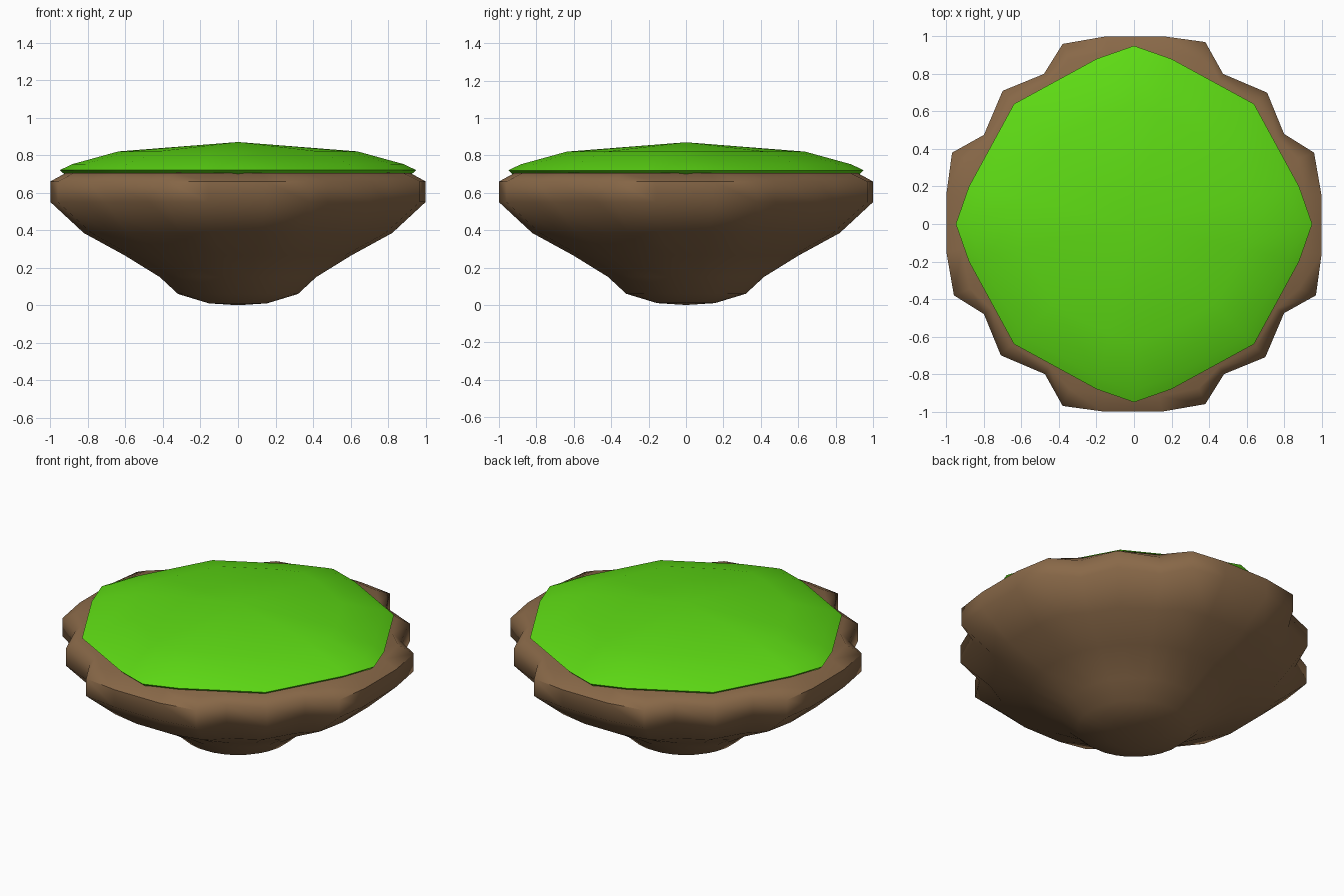
import bpy, bmesh, math

if "Cube" in bpy.data.objects:
    bpy.data.objects.remove(bpy.data.objects["Cube"])

def paint(name, rgb):
    m = bpy.data.materials.new(name)
    m.diffuse_color = (*rgb, 1)
    m.use_nodes = True
    m.node_tree.nodes["Principled BSDF"].inputs["Base Color"].default_value = m.diffuse_color
    return m

def four_fold(quarter):
    pts = list(quarter)
    for _ in range(3):
        quarter = [(-y, x) for x, y in quarter]
        pts += quarter
    return pts

def loft(name, outline, rings, top, bottom, mat, angle, radius=0.98):
    """Stack scaled copies of the outline; blend rounds them towards a circle."""
    bm = bmesh.new()
    loops = []
    for s, z, blend in rings:
        loop = []
        for x, y in outline:
            r = math.hypot(x, y)
            k = s * (1 - blend + blend * radius / r)
            loop.append(bm.verts.new((x * k, y * k, z)))
        loops.append(loop)
    n = len(outline)
    for a, b in zip(loops, loops[1:]):
        for i in range(n):
            j = (i + 1) % n
            bm.faces.new((a[i], b[i], b[j], a[j]))
    for z, loop in ((top, loops[0]), (bottom, loops[-1])):
        c = bm.verts.new((0, 0, z))
        for i in range(n):
            bm.faces.new((c, loop[i], loop[(i + 1) % n]))
    bmesh.ops.recalc_face_normals(bm, faces=bm.faces[:])
    me = bpy.data.meshes.new(name)
    bm.to_mesh(me)
    bm.free()
    ob = bpy.data.objects.new(name, me)
    bpy.context.collection.objects.link(ob)
    me.materials.append(mat)
    bpy.ops.object.select_all(action='DESELECT')
    ob.select_set(True)
    bpy.context.view_layer.objects.active = ob
    bpy.ops.object.shade_smooth_by_angle(angle=math.radians(angle))
    return ob

# Earth base: notched rim tapering to a small rounded foot
rock_outline = four_fold([(1, -0.16), (1, 0.15), (0.96, 0.38), (0.80, 0.48),
                          (0.71, 0.70), (0.475, 0.80), (0.38, 0.97)])
loft("earth_base", rock_outline,
     [(0.60, 0.71, 0.6), (0.93, 0.705, 0.4), (1, 0.66, 0), (1, 0.55, 0),
      (0.835, 0.385, 0.5), (0.62, 0.265, 0.9), (0.43, 0.15, 1),
      (0.33, 0.06, 1), (0.16, 0.01, 1)],
     0.71, 0.0, paint("earth", (0.25, 0.14, 0.065)), 60)

# Grass cap: shallow flattened dome with a thin undercut edge
grass_outline = four_fold([(0.95, 0), (0.88, 0.20), (0.64, 0.64), (0.20, 0.88)])
loft("grass_cap", grass_outline,
     [(0.67, 0.82, 0), (0.93, 0.752, 0), (1, 0.72, 0), (0.97, 0.695, 0)],
     0.87, 0.69, paint("grass", (0.11, 0.70, 0.007)), 60)
